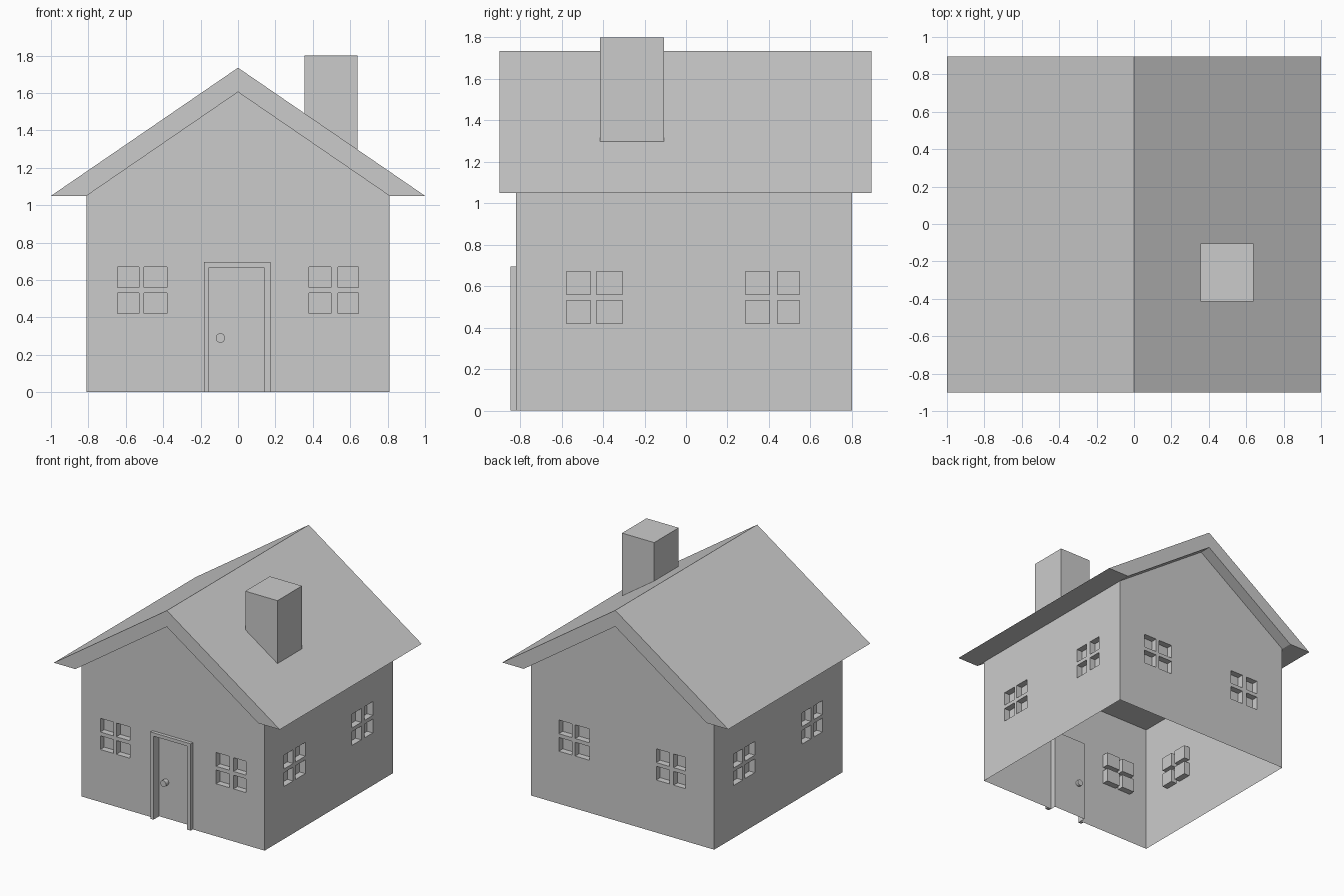
import bpy, bmesh
from math import radians
from mathutils import Matrix, Vector

if "Cube" in bpy.data.objects:
    bpy.data.objects.remove(bpy.data.objects["Cube"])

HALF = 0.81        # half width of the square wall shell
CY = -0.01         # y centre of the wall shell
EAVE = 1.05        # wall height
FRONT = CY - HALF  # y of the front wall


def finish(name, bm, fix_normals=True):
    if fix_normals:
        bmesh.ops.recalc_face_normals(bm, faces=bm.faces)
    mesh = bpy.data.meshes.new(name)
    bm.to_mesh(mesh)
    bm.free()
    obj = bpy.data.objects.new(name, mesh)
    bpy.context.collection.objects.link(obj)
    return obj


def prism(name, profile, y0, y1):
    """Extrude an (x, z) outline along y."""
    bm = bmesh.new()
    face = bm.faces.new([bm.verts.new((x, y0, z)) for x, z in profile])
    new = bmesh.ops.extrude_face_region(bm, geom=[face], use_keep_orig=True)["geom"]
    moved = [v for v in new if isinstance(v, bmesh.types.BMVert)]
    bmesh.ops.translate(bm, verts=moved, vec=(0, y1 - y0, 0))
    return finish(name, bm)


def box(name, x0, x1, y0, y1, z0, z1):
    return prism(name, [(x0, z0), (x1, z0), (x1, z1), (x0, z1)], y0, y1)


def add_wall(bm, angle, columns, door=None):
    """Single-sheet wall facing -y, turned by angle, with recessed openings."""
    turn = Matrix.Translation((0, CY, 0)) @ Matrix.Rotation(radians(angle), 4, 'Z')
    rows = [(0.42, 0.53), (0.56, 0.67)]
    holes = [(a, b, c, d, 0.05) for a, b in columns for c, d in rows]
    if door:
        holes.append(door)
    us = sorted({-HALF, HALF} | {u for h in holes for u in h[:2]})
    zs = sorted({0.0, EAVE} | {z for h in holes for z in h[2:4]})

    def quad(*pts):
        bm.faces.new([bm.verts.new(turn @ Vector(p)) for p in pts])

    # flat wall cells around the openings
    for u0, u1 in zip(us, us[1:]):
        for z0, z1 in zip(zs, zs[1:]):
            u, z = (u0 + u1) / 2, (z0 + z1) / 2
            if not any(a < u < b and c < z < d for a, b, c, d, _ in holes):
                quad((u0, -HALF, z0), (u1, -HALF, z0), (u1, -HALF, z1), (u0, -HALF, z1))

    # pushed-in panels and their reveals
    for a, b, c, d, depth in holes:
        ring = [(a, c), (b, c), (b, d), (a, d)]
        back = depth - HALF
        quad(*[(u, back, z) for u, z in ring])
        for i in range(4):
            (u0, z0), (u1, z1) = ring[i], ring[(i + 1) % 4]
            if z0 == z1 == 0:
                continue
            quad((u0, -HALF, z0), (u1, -HALF, z1), (u1, back, z1), (u0, back, z0))


# Walls: windows on four sides, door recess on the front
front_cols = [(-0.645, -0.53), (-0.503, -0.38), (0.38, 0.497), (0.535, 0.643)]
side_cols = [(-0.566, -0.45), (-0.421, -0.296), (0.297, 0.412), (0.451, 0.557)]
bm = bmesh.new()
add_wall(bm, 0, front_cols, door=(-0.155, 0.14, 0.0, 0.668, 0.045))
for angle in (90, 180, 270):
    add_wall(bm, angle, side_cols)
bmesh.ops.remove_doubles(bm, verts=bm.verts, dist=0.0005)
finish("walls", bm)

# Roof slab with flat-cut eaves, and the gable block that closes it
prism("roof", [(-1, EAVE), (-HALF, EAVE), (0, 1.605), (HALF, EAVE), (1, EAVE), (0, 1.735)],
      -0.9, 0.895)
prism("gable", [(-HALF, EAVE), (HALF, EAVE), (0, 1.605)], FRONT, CY + HALF)

# Chimney
box("chimney", 0.355, 0.64, -0.415, -0.105, 1.15, 1.80)

# Door frame
prism("door_frame", [(-0.182, 0), (-0.155, 0), (-0.155, 0.668), (0.14, 0.668),
                     (0.14, 0), (0.174, 0), (0.174, 0.695), (-0.182, 0.695)],
      -0.847, FRONT)

# Door knob, passing through the door
bm = bmesh.new()
bmesh.ops.create_cone(bm, cap_ends=True, segments=16, radius1=0.025, radius2=0.025, depth=0.06,
                      matrix=Matrix.Translation((-0.094, -0.782, 0.29))
                      @ Matrix.Rotation(radians(90), 4, 'X'))
knob = finish("door_knob", bm)
bpy.context.view_layer.objects.active = knob
knob.select_set(True)
bpy.ops.object.shade_smooth_by_angle()
